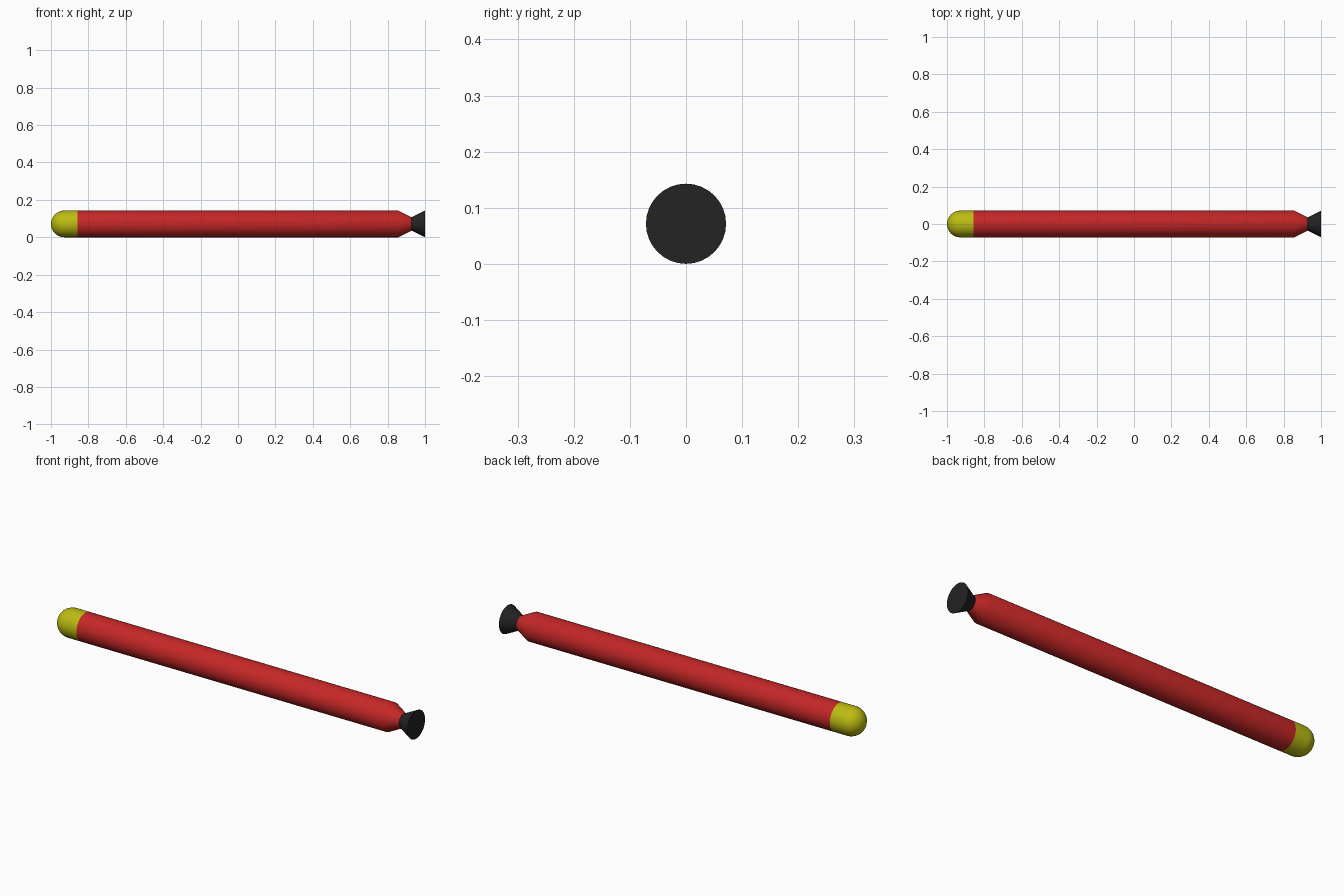
import bpy, bmesh, math

if "Cube" in bpy.data.objects:
    bpy.data.objects.remove(bpy.data.objects["Cube"])

R = 1 / 14          # tube radius
SIDES = 32


def material(name, rgb):
    m = bpy.data.materials.new(name)
    m.diffuse_color = (*rgb, 1)
    m.use_nodes = True
    m.node_tree.nodes["Principled BSDF"].inputs["Base Color"].default_value = m.diffuse_color
    return m


def lathe(name, profile, mat):
    """Revolve (x, radius) points about the long axis; radius 0 makes a pole."""
    bm = bmesh.new()
    rings = []
    for x, r in profile:
        n = SIDES if r > 0 else 1
        rings.append([bm.verts.new((x, r * math.cos(math.tau * i / SIDES),
                                    R + r * math.sin(math.tau * i / SIDES))) for i in range(n)])
    for a, b in zip(rings, rings[1:]):
        for i in range(SIDES):
            quad = [a[i % len(a)], a[(i + 1) % SIDES % len(a)],
                    b[(i + 1) % SIDES % len(b)], b[i % len(b)]]
            bm.faces.new(list(dict.fromkeys(quad)))
    bmesh.ops.recalc_face_normals(bm, faces=bm.faces)
    mesh = bpy.data.meshes.new(name)
    bm.to_mesh(mesh)
    bm.free()
    mesh.materials.append(mat)
    obj = bpy.data.objects.new(name, mesh)
    bpy.context.collection.objects.link(obj)
    bpy.context.view_layer.objects.active = obj
    obj.select_set(True)
    bpy.ops.object.shade_smooth_by_angle(angle=math.radians(30))
    obj.select_set(False)


red = material("red", (0.56, 0.02, 0.02))
yellow = material("yellow", (0.50, 0.50, 0.006))
black = material("black", (0.017, 0.017, 0.017))

# Rounded nose: hemisphere plus a short collar
dome = [(-1 + R - R * math.cos(t), R * math.sin(t))
        for t in (math.pi / 2 * k / 10 for k in range(11))]
lathe("nose_cap", dome + [(-1 + 2 * R, R)], yellow)

# Long tube tapering to the tail neck
lathe("body_tube", [(-1 + 2 * R, R), (1 - 2 * R, R), (1 - R, R / 2)], red)

# Flared tail nozzle, closed by a flat disc
lathe("tail_nozzle", [(1 - R, R / 2), (1, R), (1, 0)], black)
